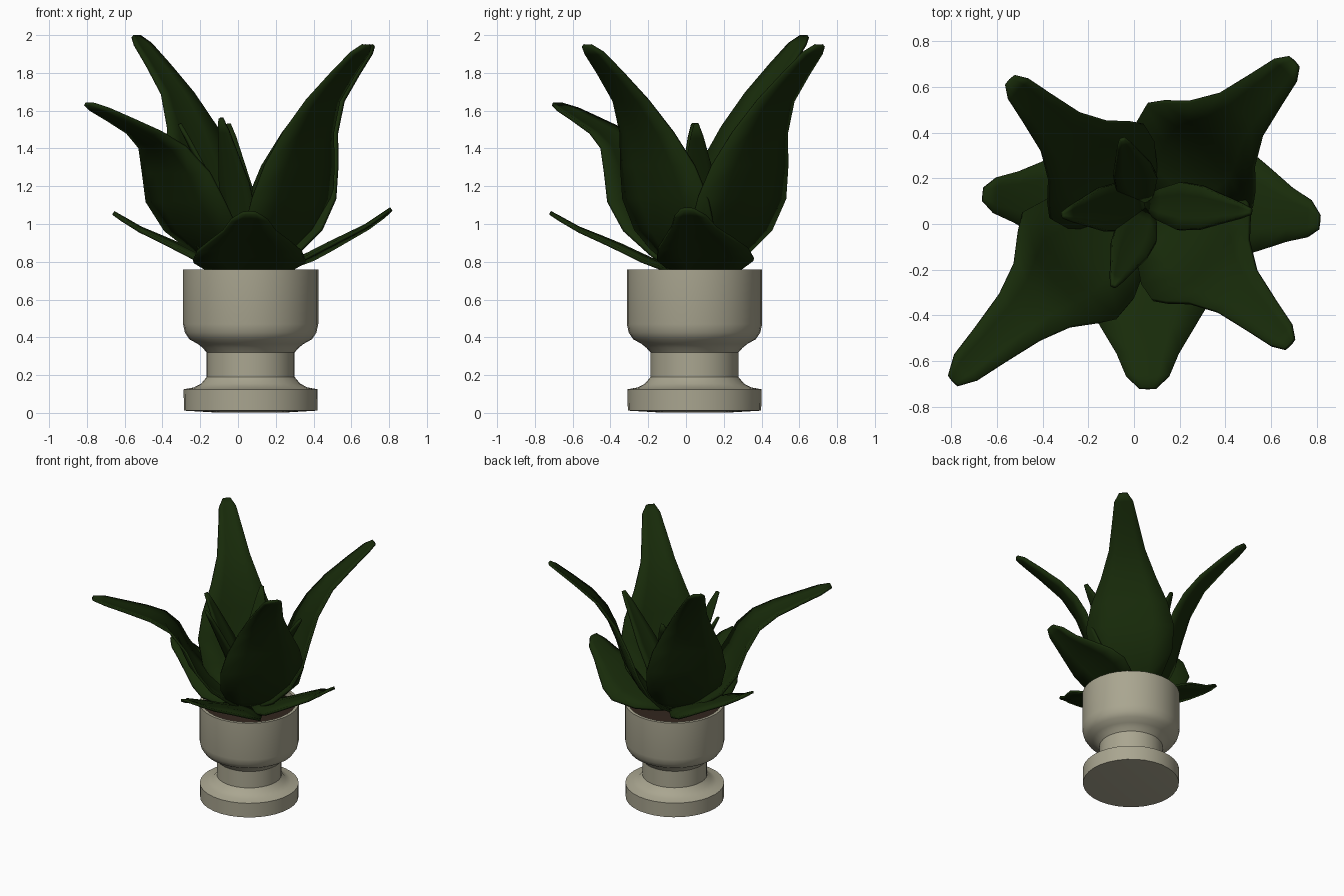
import bpy, bmesh, math
from mathutils import Vector

if "Cube" in bpy.data.objects:
    bpy.data.objects.remove(bpy.data.objects["Cube"])

def material(name, rgb):
    m = bpy.data.materials.new(name)
    m.diffuse_color = (*rgb, 1)
    m.use_nodes = True
    m.node_tree.nodes["Principled BSDF"].inputs["Base Color"].default_value = m.diffuse_color
    return m

POT = material("stone", (0.40, 0.38, 0.28))
SOIL = material("soil", (0.03, 0.018, 0.012))
LEAF = material("leaf_green", (0.009, 0.024, 0.003))

def finish(name, bm, mat, angle=35):
    bmesh.ops.recalc_face_normals(bm, faces=bm.faces)
    me = bpy.data.meshes.new(name)
    bm.to_mesh(me)
    bm.free()
    ob = bpy.data.objects.new(name, me)
    bpy.context.collection.objects.link(ob)
    me.materials.append(mat)
    bpy.ops.object.select_all(action='DESELECT')
    bpy.context.view_layer.objects.active = ob
    ob.select_set(True)
    bpy.ops.object.shade_smooth_by_angle(angle=math.radians(angle))
    return ob

CX, CY = 0.067, 0.045

def lathe(name, profile, mat, n=32):
    bm = bmesh.new()
    rings = [[bm.verts.new((CX + r * math.cos(2 * math.pi * i / n),
                            CY + r * math.sin(2 * math.pi * i / n), z)) for i in range(n)]
             for r, z in profile]
    for a, b in zip(rings, rings[1:]):
        for i in range(n):
            j = (i + 1) % n
            bm.faces.new((a[i], a[j], b[j], b[i]))
    bm.faces.new(rings[0])
    bm.faces.new(rings[-1])
    return finish(name, bm, mat)

# Footed urn and its soil
lathe("pot", [(0.2, 0.003), (0.353, 0.012), (0.355, 0.125), (0.30, 0.135),
              (0.262, 0.155), (0.233, 0.19), (0.233, 0.32), (0.255, 0.345),
              (0.28, 0.365), (0.325, 0.39), (0.348, 0.425), (0.358, 0.47), (0.358, 0.76),
              (0.335, 0.76), (0.335, 0.66)], POT)
lathe("soil", [(0.336, 0.67), (0.336, 0.715), (0.15, 0.735)], SOIL)

def leaf(name, base, tip, stations, wscale=1.0, cup=0.12, skew=0.0, thick=0.018):
    """Blade along base->tip; stations are (fraction of reach, height, half width).
    skew pushes the wide part sideways in proportion to its width."""
    base, tip = Vector((*base, 0)), Vector((*tip, 0))
    d = tip - base
    side = Vector((-d.y, d.x, 0)).normalized()
    pts = [base + d * f + side * skew * w + Vector((0, 0, z)) for f, z, w in stations]
    bm = bmesh.new()
    rows = []
    for i, (p, st) in enumerate(zip(pts, stations)):
        t = (pts[min(i + 1, len(pts) - 1)] - pts[max(i - 1, 0)]).normalized()
        nrm = t.cross(side)
        if nrm.z < 0:
            nrm = -nrm
        w = st[2] * wscale
        rows.append([bm.verts.new(p + side * w * u + nrm * w * cup * (u * u - 0.3)
                                  - t * w * 0.08 * abs(u)) for u in (-1, -0.5, 0, 0.5, 1)])
    for a, b in zip(rows, rows[1:]):
        for k in range(4):
            bm.faces.new((a[k], a[k + 1], b[k + 1], b[k]))
    ob = finish(name, bm, LEAF)
    mod = ob.modifiers.new("thickness", 'SOLIDIFY')
    mod.thickness = thick
    mod.offset = 0

# Four tall leaves: broad bellied base, then an outward-bending narrow blade
sprawl = [(0, .72, .06), (.13, .83, .2), (.27, .97, .29), (.37, 1.13, .31), (.43, 1.28, .265),
          (.52, 1.405, .185), (.64, 1.48, .135), (.8, 1.55, .10), (.93, 1.605, .075),
          (1, 1.635, .03)]
upright = [(0, .72, .06), (.13, .83, .2), (.26, .98, .285), (.35, 1.15, .305), (.41, 1.32, .265),
           (.49, 1.49, .19), (.62, 1.655, .125), (.8, 1.80, .09), (.94, 1.905, .065),
           (1, 1.945, .03)]
leaf("tall_leaf_front_left", (.03, .03), (-.79, -.69), sprawl, skew=-.15)
leaf("tall_leaf_front_right", (.07, .04), (.68, -.53), upright, skew=.13)
leaf("tall_leaf_back_left", (.03, .06), (-.54, .63),
     [(f, .72 + (z - .72) * 1.04, w) for f, z, w in upright], 0.95, skew=.05)
leaf("tall_leaf_back_right", (.07, .08), (.7, .71),
     [(f ** 0.92, z, w) for f, z, w in upright], 1.06)

# Three low spreading leaves
low = [(0, .74, .06), (.18, .77, .2), (.36, .83, .28), (.5, .88, .26), (.64, .925, .2),
       (.8, .975, .13), (.93, 1.03, .09), (1, 1.06, .035)]
leaf("low_leaf_front", (.06, .03), (.06, -.72), low, 1.06, -0.1)
leaf("low_leaf_right", (.06, .08), (.81, 0),
     [(f ** .85, z + .02 * f, w) for f, z, w in low], 0.92, -0.1, skew=.2)
leaf("low_leaf_left", (.06, .07), (-.66, .13), low, 0.88, -0.1)

# Four slim inner leaves around the crown
inner = [(0, .72, .03), (.15, .86, .07), (.35, 1.04, .105), (.55, 1.2, .095),
         (.75, 1.35, .06), (.9, 1.46, .035), (1, 1.53, .012)]
leaf("inner_leaf_right", (.05, .09), (.51, .055), inner)
leaf("inner_leaf_left", (.05, .09), (-.31, .04), inner)
leaf("inner_leaf_front", (.06, .07), (-.09, -.27), [(f, z + .03 * f, w) for f, z, w in inner], 0.9)
leaf("inner_leaf_back", (.04, .09), (-.05, .37), inner, 0.9)
